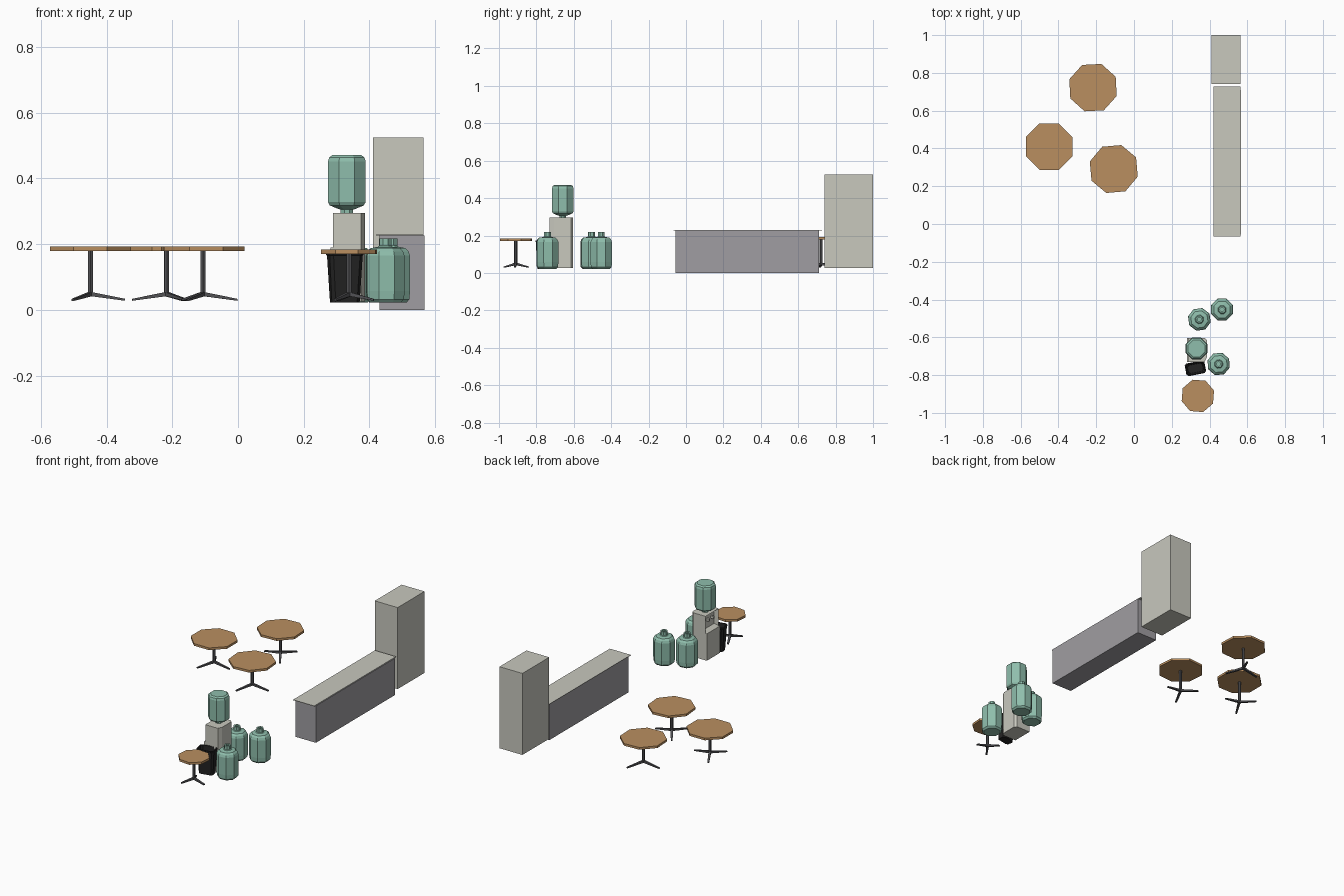
import bpy, bmesh, math
from mathutils import Vector, Matrix

if "Cube" in bpy.data.objects:
    bpy.data.objects.remove(bpy.data.objects["Cube"])


def mat(name, r, g, b):
    m = bpy.data.materials.new(name)
    m.diffuse_color = (r, g, b, 1)
    m.use_nodes = True
    m.node_tree.nodes["Principled BSDF"].inputs["Base Color"].default_value = m.diffuse_color
    return m


WOOD = mat("wood", 0.49, 0.275, 0.117)
METAL = mat("dark_metal", 0.085, 0.085, 0.092)
GREEN = mat("bottle_green", 0.275, 0.515, 0.413)
BEIGE = mat("warm_grey", 0.578, 0.578, 0.515)
GREY = mat("counter_grey", 0.35, 0.34, 0.36)
BLACK = mat("bin_black", 0.017, 0.017, 0.017)


def finish(bm, name, material):
    bmesh.ops.recalc_face_normals(bm, faces=bm.faces)
    me = bpy.data.meshes.new(name)
    bm.to_mesh(me)
    bm.free()
    me.materials.append(material)
    ob = bpy.data.objects.new(name, me)
    bpy.context.collection.objects.link(ob)
    return ob


def loft(bm, rings):
    """Join rings of points with quads and cap both ends."""
    vs = [[bm.verts.new(p) for p in ring] for ring in rings]
    n = len(vs[0])
    for a, b in zip(vs, vs[1:]):
        for i in range(n):
            j = (i + 1) % n
            bm.faces.new((a[i], a[j], b[j], b[i]))
    bm.faces.new(vs[0][::-1])
    bm.faces.new(vs[-1])


def lathe(name, profile, centre, material, n=8, rot=0.0):
    """Revolve (radius, z) points; the first edge faces +x at rot 0."""
    bm = bmesh.new()
    a0 = math.radians(rot) + math.pi / n
    loft(bm, [[(centre[0] + r * math.cos(a0 + math.tau * i / n),
                centre[1] + r * math.sin(a0 + math.tau * i / n), z)
               for i in range(n)] for r, z in profile])
    return finish(bm, name, material)


def prism(name, plan, z0, z1, material):
    bm = bmesh.new()
    loft(bm, [[(x, y, z) for x, y in plan] for z in (z0, z1)])
    return finish(bm, name, material)


def box(name, x0, x1, y0, y1, z0, z1, material):
    return prism(name, [(x0, y0), (x1, y0), (x1, y1), (x0, y1)], z0, z1, material)


# Counter with thin overhanging top, and tall cabinet
box("counter_body", 0.43, 0.567, -0.055, 0.71, 0, 0.226, GREY)
box("counter_top", 0.42, 0.563, -0.066, 0.727, 0.226, 0.229, BEIGE)
box("tall_cabinet", 0.41, 0.565, 0.74, 1.0, 0.025, 0.525, BEIGE)


# Octagonal tables on three-footed stands
def table(name, x, y, radius, foot, top, top_rot, foot_rot):
    lathe(name + "_top", [(radius, top - 0.0135), (radius, top)], (x, y), WOOD, 8, top_rot)
    lathe(name + "_column", [(0.0085, 0.042), (0.0085, top - 0.0135)], (x, y), METAL, 6, foot_rot)
    bm = bmesh.new()
    for k in range(3):
        a = math.radians(foot_rot + 120 * k)
        d = Vector((math.cos(a), math.sin(a), 0))
        s = Vector((-d.y, d.x, 0))
        rings = []
        for dist, zlo, zhi, w in ((0, 0.042, 0.055, 0.007), (foot, 0.028, 0.034, 0.005)):
            c = Vector((x, y, 0)) + d * dist
            rings.append([c + s * u + Vector((0, 0, z))
                          for u, z in ((-w, zlo), (w, zlo), (w, zhi), (-w, zhi))])
        loft(bm, rings)
    finish(bm, name + "_feet", METAL)


table("left_table", -0.449, 0.41, 0.133, 0.105, 0.193, 0, 0)
table("back_table", -0.217, 0.722, 0.133, 0.105, 0.193, 3, 183)
table("right_table", -0.107, 0.291, 0.133, 0.105, 0.193, 5, 5)
table("small_table", 0.338, -0.91, 0.09, 0.075, 0.184, -4.5, -4.5)

# Water bottles standing on the floor, with hollow necks
BOTTLE = [(0.05, 0.022), (0.06, 0.032), (0.062, 0.058), (0.062, 0.165), (0.057, 0.178),
          (0.047, 0.188), (0.024, 0.192), (0.02, 0.196), (0.02, 0.218), (0.011, 0.218),
          (0.011, 0.205)]
for i, (x, y, r) in enumerate([(0.346, -0.505, 8), (0.466, -0.453, 0), (0.448, -0.741, 4)]):
    lathe(f"floor_bottle_{i + 1}", BOTTLE, (x, y), GREEN, 8, r)

# Upturned bottle on the dispenser
lathe("dispenser_bottle",
      [(0.02, 0.293), (0.02, 0.305), (0.03, 0.308), (0.056, 0.318), (0.062, 0.328),
       (0.062, 0.435), (0.062, 0.452), (0.058, 0.464), (0.048, 0.471)],
      (0.331, -0.659), GREEN, 8, 0)


# Dispenser facing -x: lower cabinet, upper housing with recessed niche, taps
def plan(x0):
    return [(x0, -0.73), (0.374, -0.73), (0.386, -0.705), (0.386, -0.615),
            (0.374, -0.603), (x0, -0.603)]


prism("dispenser_base", plan(0.281), 0.025, 0.19, BEIGE)
housing = prism("dispenser_housing", plan(0.289), 0.19, 0.295, BEIGE)
bm = bmesh.new()
bm.from_mesh(housing.data)
front = [f for f in bm.faces if f.normal.x < -0.9]
bmesh.ops.inset_region(bm, faces=front, thickness=0.018, depth=0)
bmesh.ops.translate(bm, verts=front[0].verts, vec=(0.022, 0, 0))
bm.to_mesh(housing.data)
bm.free()
for name, y in (("left_tap", -0.645), ("right_tap", -0.688)):
    box(name, 0.292, 0.312, y - 0.006, y + 0.006, 0.248, 0.262, BEIGE)

# Tapered open waste bin, slightly turned
bm = bmesh.new()


def bin_ring(hx, hy, z, c=0.01):
    pts = [(hx - c, -hy), (hx, -hy + c), (hx, hy - c), (hx - c, hy),
           (-hx + c, hy), (-hx, hy - c), (-hx, -hy + c), (-hx + c, -hy)]
    return [(x, y, z) for x, y in pts]


loft(bm, [bin_ring(0.043, 0.025, 0.022), bin_ring(0.051, 0.032, 0.165), bin_ring(0.053, 0.034, 0.167),
          bin_ring(0.053, 0.034, 0.174), bin_ring(0.048, 0.029, 0.174), bin_ring(0.04, 0.022, 0.03)])
bm.transform(Matrix.Translation((0.325, -0.764, 0)) @ Matrix.Rotation(math.radians(11), 4, 'Z'))
finish(bm, "waste_bin", BLACK)
